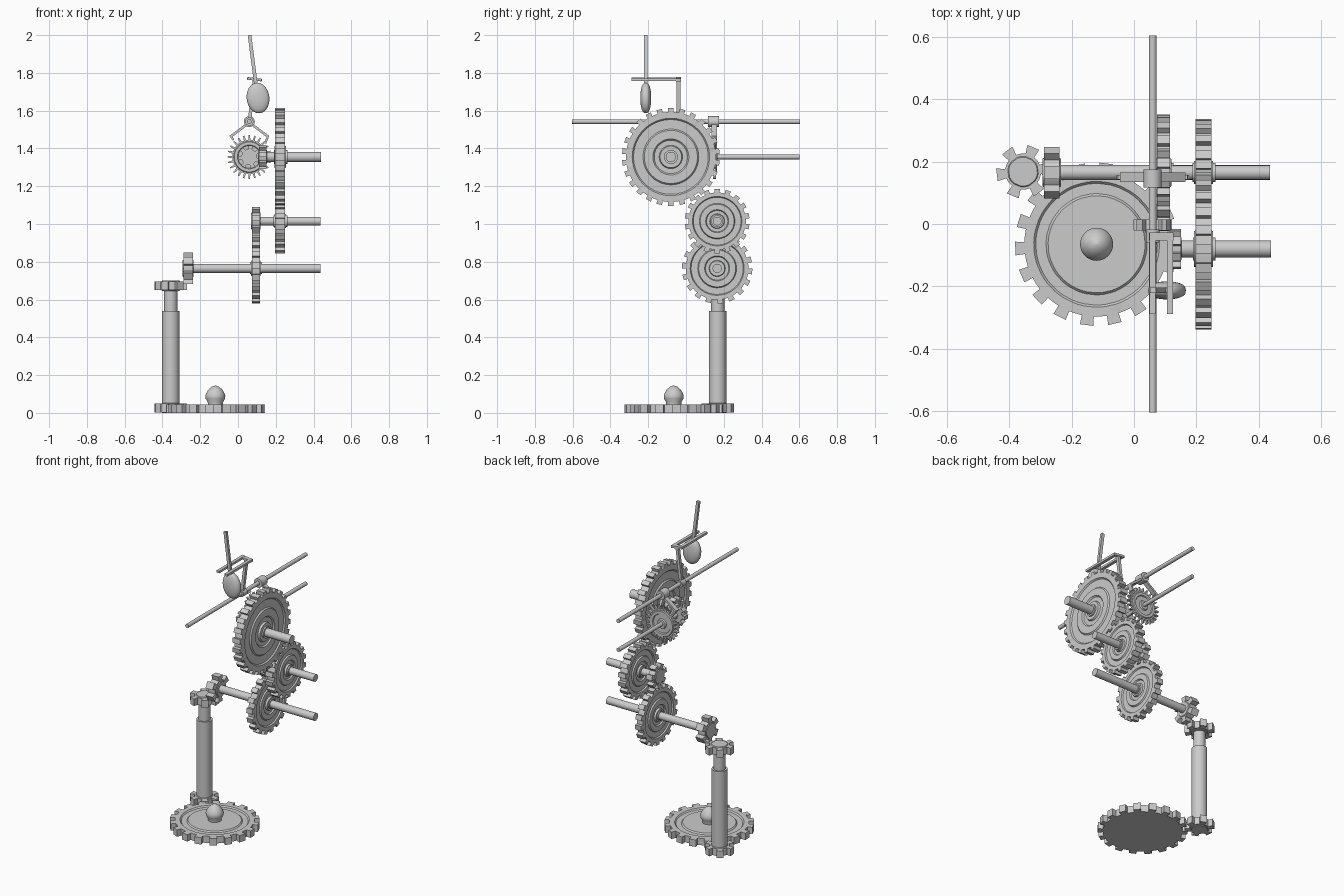
import bpy, bmesh
from math import sin, cos, pi, radians, copysign
from mathutils import Vector, Matrix

if "Cube" in bpy.data.objects:
    bpy.data.objects.remove(bpy.data.objects["Cube"])

AXIS = {'x': Matrix.Rotation(pi / 2, 4, 'Y'),
        'y': Matrix.Rotation(-pi / 2, 4, 'X'),
        'z': Matrix.Identity(4)}


def finish(name, bm, mat):
    bmesh.ops.recalc_face_normals(bm, faces=bm.faces)
    me = bpy.data.meshes.new(name)
    bm.to_mesh(me)
    bm.free()
    me.polygons.foreach_set("use_smooth", [True] * len(me.polygons))
    me.set_sharp_from_angle(angle=radians(30))
    ob = bpy.data.objects.new(name, me)
    bpy.context.collection.objects.link(ob)
    ob.matrix_world = mat
    return ob


def loft(name, loops, mat):
    """Skin equal-length point loops and cap both ends."""
    bm = bmesh.new()
    vs = [[bm.verts.new(p) for p in lp] for lp in loops]
    n = len(vs[0])
    for a, b in zip(vs, vs[1:]):
        for i in range(n):
            j = (i + 1) % n
            bm.faces.new((a[i], a[j], b[j], b[i]))
    bm.faces.new(vs[0])
    bm.faces.new(vs[-1])
    return finish(name, bm, mat)


def place(axis, loc):
    return Matrix.Translation(loc) @ AXIS[axis]


def lathe(name, prof, axis, loc, n=32):
    loops = [[(r * cos(2 * pi * i / n), r * sin(2 * pi * i / n), h) for i in range(n)]
             for r, h in prof]
    return loft(name, loops, place(axis, loc))


def rod(name, r, a, b, axis, loc):
    """Shaft along an axis, from a to b measured from loc."""
    return lathe(name, [(r, a), (r, b)], axis, loc)


def gear(name, R, root, teeth, thick, axis, loc, phase=0.0, rings=(), flat_back=False,
         tip=0.48, base=0.48):
    """Toothed disc; rings = (fraction of root radius, height offset) on each face."""
    pitch = 2 * pi / teeth
    out = []
    for k in range(teeth):
        c = k * pitch + radians(phase)
        for r, f in ((root, -base / 2), (R, -tip / 2), (R, tip / 2), (root, base / 2), (root, 0.5)):
            out.append((r, c + f * pitch))
    h = thick / 2

    def outline(z):
        return [(r * cos(a), r * sin(a), z) for r, a in out]

    def circle(f, z):
        return [(f * root * cos(a), f * root * sin(a), z) for r, a in out]
    front = [circle(f, h + d) for f, d in rings]
    back = [] if flat_back else [circle(f, -h - d) for f, d in reversed(rings)]
    return loft(name, back + [outline(-h), outline(h)] + front, place(axis, loc))


def bar(name, p, q, w, d):
    """Square bar from p to q; d is its depth along y (or x for bars along y)."""
    p, q = Vector(p), Vector(q)
    t = (q - p).normalized()
    side = Vector((0, 1, 0)) if abs(t.y) < 0.9 else Vector((1, 0, 0))
    u = t.cross(side).normalized() * w / 2
    v = side * d / 2
    return loft(name, [[c + u + v, c - u + v, c - u - v, c + u - v] for c in (p, q)],
                Matrix.Identity(4))


WHEEL = [(0.86, 0), (0.83, -0.008), (0.62, -0.008), (0.59, 0), (0.40, 0), (0.37, -0.008),
         (0.26, -0.008), (0.24, 0.004), (0.18, 0.004)]

# Base wheel with its knob
gear("base_wheel", 0.262, 0.232, 18, 0.044, 'z', (-0.12, -0.065, 0.022), 3,
     [(0.87, 0), (0.84, -0.008), (0.70, -0.008), (0.67, 0), (0.2, 0)], True)
lathe("base_knob", [(0.04, 0.04), (0.04, 0.055), (0.051, 0.075), (0.053, 0.09), (0.048, 0.105),
                    (0.036, 0.124), (0.02, 0.138), (0.002, 0.145)], 'z', (-0.12, -0.065, 0))

# Upright shaft with a pinion at each end
UX, UY = -0.356, 0.168
rod("upright_shaft_upper", 0.035, 0.01, 0.695, 'z', (UX, UY, 0))
rod("upright_shaft_sleeve", 0.046, 0.04, 0.54, 'z', (UX, UY, 0))
for nm, z in (("lower", 0.026), ("upper", 0.673)):
    gear(nm + "_upright_pinion", 0.087, 0.058, 6, 0.046, 'z', (UX, UY, z), 67,
         [(0.85, 0), (0.8, 0.004), (0.45, 0.004)], tip=0.46, base=0.5)

# First cross shaft
P1 = (0, 0.165, 0.765)
rod("first_shaft", 0.024, -0.29, 0.437, 'x', P1)
gear("first_shaft_pinion", 0.086, 0.056, 6, 0.05, 'x', (-0.264, P1[1], P1[2]), 0,
     [(0.85, 0), (0.8, 0.004), (0.5, 0.004)])
gear("first_wheel", 0.187, 0.166, 18, 0.042, 'x', (0.095, P1[1], P1[2]), 5, WHEEL)
rod("first_wheel_hub", 0.03, 0.063, 0.127, 'x', P1)

# Second cross shaft
P2 = (0, 0.165, 1.015)
rod("second_shaft", 0.023, 0.075, 0.437, 'x', P2)
gear("second_shaft_pinion", 0.077, 0.054, 7, 0.042, 'x', (0.095, P2[1], P2[2]), 0,
     [(0.85, 0), (0.8, 0.004), (0.5, 0.004)])
gear("second_wheel", 0.172, 0.152, 18, 0.052, 'x', (0.223, P2[1], P2[2]), 0, WHEEL)
rod("second_wheel_hub", 0.031, 0.188, 0.262, 'x', P2)

# Third cross shaft
P3 = (0, -0.08, 1.355)
rod("third_shaft", 0.027, 0.11, 0.44, 'x', P3)
gear("third_shaft_pinion", 0.064, 0.044, 7, 0.04, 'x', (0.13, P3[1], P3[2]), 0,
     [(0.85, 0), (0.8, 0.003), (0.6, 0.003)])
gear("third_wheel", 0.259, 0.238, 26, 0.052, 'x', (0.223, P3[1], P3[2]), 0, WHEEL)
rod("third_wheel_hub", 0.037, 0.19, 0.262, 'x', P3)

# Escape shaft with its star pinion and spiked wheel
PE = (0.06, 0, 1.355)
rod("escape_shaft", 0.0125, -0.022, 0.602, 'y', PE)
gear("escape_pinion", 0.062, 0.042, 7, 0.036, 'y', (PE[0], -0.003, PE[2]), 20,
     [(0.85, 0), (0.5, 0)])
gear("escape_wheel", 0.116, 0.09, 24, 0.016, 'y', (PE[0], 0.15, PE[2]), 0,
     [(0.92, 0), (0.88, 0.006), (0.7, 0.006), (0.66, 0), (0.35, 0), (0.3, 0.008), (0.2, 0.008)],
     tip=0.22, base=0.5)

# Anchor arbor, anchor hub and arms
AX, AZ = 0.06, 1.542
rod("anchor_arbor", 0.0125, -0.604, 0.604, 'y', (AX, 0, AZ))
rod("anchor_hub", 0.029, 0.117, 0.175, 'y', (AX, 0, AZ))
for nm, s, tilt in (("left", -1, 0.0), ("right", 1, -0.018)):
    elbow = (AX + s * 0.1, 0.15, AZ - 0.08)
    bar(nm + "_anchor_arm", (AX + s * 0.015, 0.15, AZ - 0.016), elbow, 0.013, 0.03)
    bar(nm + "_pallet", (elbow[0], 0.15, elbow[2] + 0.006),
        (elbow[0] - s * 0.016, 0.15, elbow[2] - 0.018 + tilt), 0.011, 0.03)

# Crutch: tilted stem, crosspiece and two fork prongs
T = radians(7)


def tilted(u, v, y):
    return (AX + u * cos(T) + v * sin(T), y, AZ - u * sin(T) + v * cos(T))


rod("crutch_hub", 0.022, -0.06, -0.018, 'y', (AX, 0, AZ))
bar("crutch_stem", tilted(0, 0, -0.04), tilted(0, 0.228, -0.04), 0.018, 0.02)
bar("crutch_crosspiece", tilted(-0.039, 0.226, -0.04), tilted(0.039, 0.226, -0.04), 0.014, 0.026)
for nm, u in (("left", -0.028), ("right", 0.028)):
    x, y, z = tilted(u, 0.226, 0)
    bar(nm + "_fork_prong", (x, -0.03, z), (x, -0.288, z), 0.014, 0.02)

# Pendulum rod and bob, swung to the right
bar("pendulum_rod", (0.061, -0.213, 2.0), (0.1, -0.213, 1.70), 0.019, 0.017)
bm = bmesh.new()
bmesh.ops.create_uvsphere(bm, u_segments=32, v_segments=20, radius=1)
for v in bm.verts:
    v.co = Vector((v.co.x * 0.06, copysign(abs(v.co.y) ** 0.75, v.co.y) * 0.029, v.co.z * 0.081))
finish("pendulum_bob", bm, Matrix.Translation((0.106, -0.213, 1.667)) @ Matrix.Rotation(-T, 4, 'Y'))
